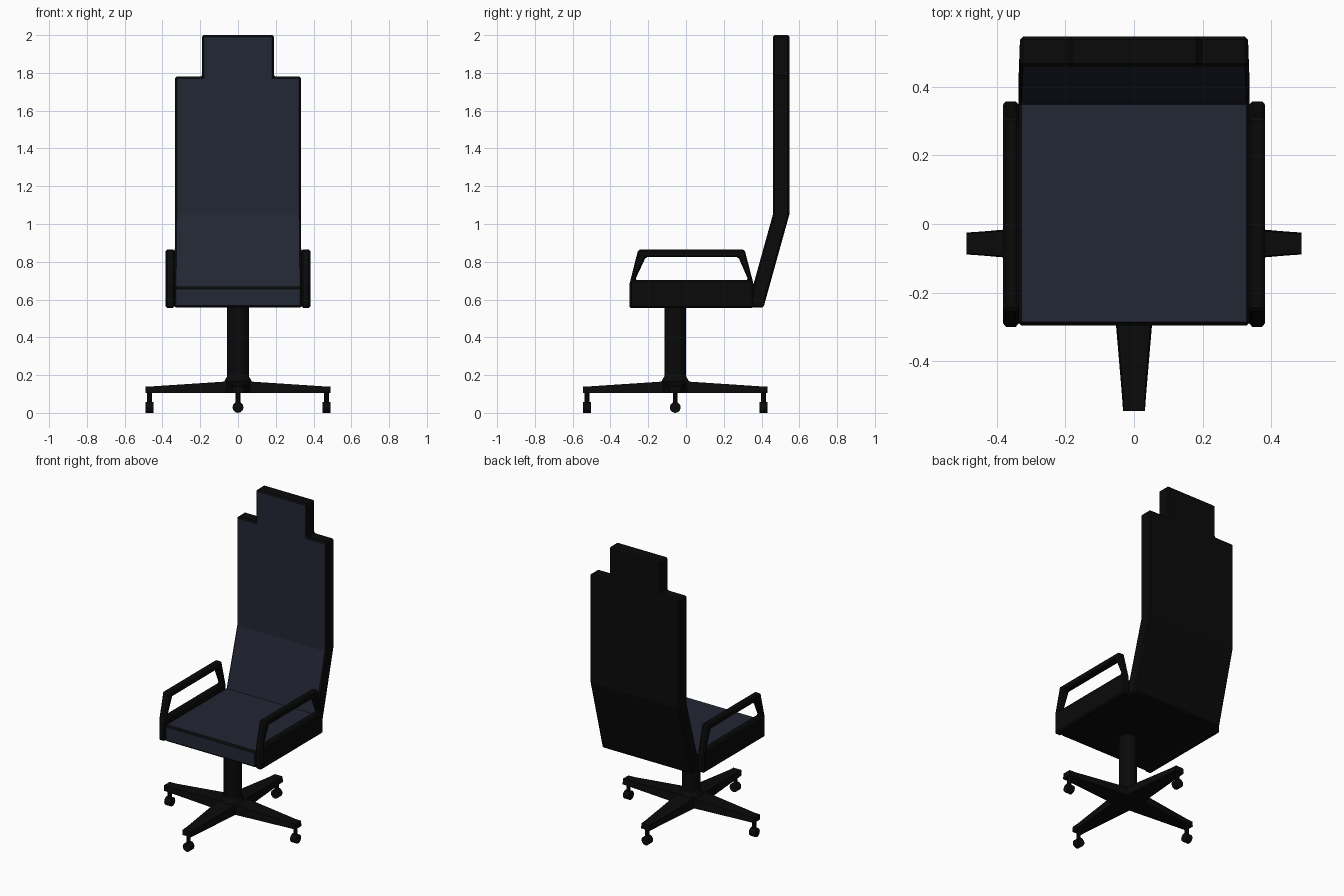
import bpy, bmesh
from math import pi
from mathutils import Matrix, Vector

if "Cube" in bpy.data.objects:
    bpy.data.objects.remove(bpy.data.objects["Cube"])


def material(name, rgb):
    m = bpy.data.materials.new(name)
    m.diffuse_color = (*rgb, 1)
    m.use_nodes = True
    m.node_tree.nodes["Principled BSDF"].inputs["Base Color"].default_value = m.diffuse_color
    return m


BLACK = material("black_plastic", (0.003, 0.003, 0.003))
BLUE = material("blue_fabric", (0.016, 0.020, 0.034))


def finish(name, bm, bevel=0.0, is_blue=None):
    bmesh.ops.recalc_face_normals(bm, faces=bm.faces)
    if is_blue:
        for f in bm.faces:
            f.material_index = int(is_blue(f.normal))
    me = bpy.data.meshes.new(name)
    bm.to_mesh(me)
    bm.free()
    me.materials.append(BLACK)
    me.materials.append(BLUE)
    ob = bpy.data.objects.new(name, me)
    bpy.context.collection.objects.link(ob)
    if bevel:
        b = ob.modifiers.new("chamfer", 'BEVEL')
        b.width = bevel
        b.segments = 1
        b.limit_method = 'ANGLE'
        b.angle_limit = 0.6
        b.material = 0
    return ob


def slab(points, faces, offset):
    """Flat or bent sheet thickened along the offset vector."""
    bm = bmesh.new()
    vs = [bm.verts.new(p) for p in points]
    fs = [bm.faces.new([vs[i] for i in f]) for f in faces]
    ext = bmesh.ops.extrude_face_region(bm, geom=fs, use_keep_orig=True)
    moved = [g for g in ext["geom"] if isinstance(g, bmesh.types.BMVert)]
    bmesh.ops.translate(bm, verts=moved, vec=offset)
    return bm


def cylinder(bm, r1, r2, depth, matrix, sides):
    bmesh.ops.create_cone(bm, cap_ends=True, segments=sides, radius1=r1,
                          radius2=r2, depth=depth, matrix=matrix)


# Seat cushion: blue on top and front
profile = [(-0.297, 0.557), (-0.297, 0.668), (0.36, 0.668), (0.36, 0.557)]
seat = slab([(-0.34, y, z) for y, z in profile], [(0, 1, 2, 3)], (0.68, 0, 0))
finish("seat", seat, 0.011, lambda n: n.z > 0.5 or n.y < -0.5)

# Backrest with stepped headrest, bent at the lumbar line
half = [(0.338, 0.323, 0.557), (0.333, 0.46, 1.05), (0.333, 0.46, 1.78),
        (0.19, 0.46, 1.78), (0.19, 0.46, 2.0)]
pts = half + [(-x, y, z) for x, y, z in half]
back = slab(pts, [(0, 1, 6, 5), (1, 2, 3, 4, 9, 8, 7, 6)], (0, 0.087, 0))
finish("backrest", back, 0.009, lambda n: n.y < -0.5)

# Side panels with open armrest loops
arm = [(-0.30, 0.555), (-0.30, 0.68), (-0.253, 0.865), (0.31, 0.865),
       (0.358, 0.68), (0.358, 0.555),
       (-0.27, 0.703), (-0.213, 0.825), (0.277, 0.825), (0.33, 0.703)]
arm_faces = [(0, 5, 4, 9, 6, 1), (1, 6, 7, 2), (2, 7, 8, 3), (3, 8, 9, 4)]
for side, label in ((1, "right"), (-1, "left")):
    panel = slab([(side * 0.336, y, z) for y, z in arm], arm_faces,
                 (side * 0.047, 0, 0))
    finish(label + "_armrest", panel, 0.009)

# Column and flared collar
CENTRE = Vector((0, -0.057, 0))
column = bmesh.new()
cylinder(column, 0.057, 0.057, 0.46,
         Matrix.Translation(CENTRE + Vector((0, 0, 0.335))), 12)
cylinder(column, 0.085, 0.057, 0.05,
         Matrix.Translation(CENTRE + Vector((0, 0, 0.17))), 12)
finish("column", column)

# Four tapered legs, each with a caster
sections = [(0.0, 0.07, 0.168), (0.08, 0.066, 0.165),
            (0.445, 0.035, 0.141), (0.489, 0.032, 0.141)]
for i in range(4):
    place = Matrix.Translation(CENTRE) @ Matrix.Rotation(i * pi / 2, 4, 'Z')

    leg = bmesh.new()
    rings = [[leg.verts.new(p) for p in ((r, -w, 0.105), (r, w, 0.105),
                                         (r, w * 0.9, top), (r, -w * 0.9, top))]
             for r, w, top in sections]
    for a, b in zip(rings, rings[1:]):
        for k in range(4):
            leg.faces.new((a[k], a[k - 1], b[k - 1], b[k]))
    leg.faces.new(rings[0])
    leg.faces.new(rings[-1])
    leg.transform(place)
    finish(f"base_leg_{i + 1}", leg)

    caster = bmesh.new()
    cylinder(caster, 0.013, 0.013, 0.08, Matrix.Translation((0.468, 0, 0.075)), 8)
    cylinder(caster, 0.029, 0.029, 0.042, Matrix.Translation((0.468, 0, 0.029))
             @ Matrix.Rotation(pi / 2, 4, 'Y'), 12)
    caster.transform(place)
    finish(f"caster_{i + 1}", caster)
